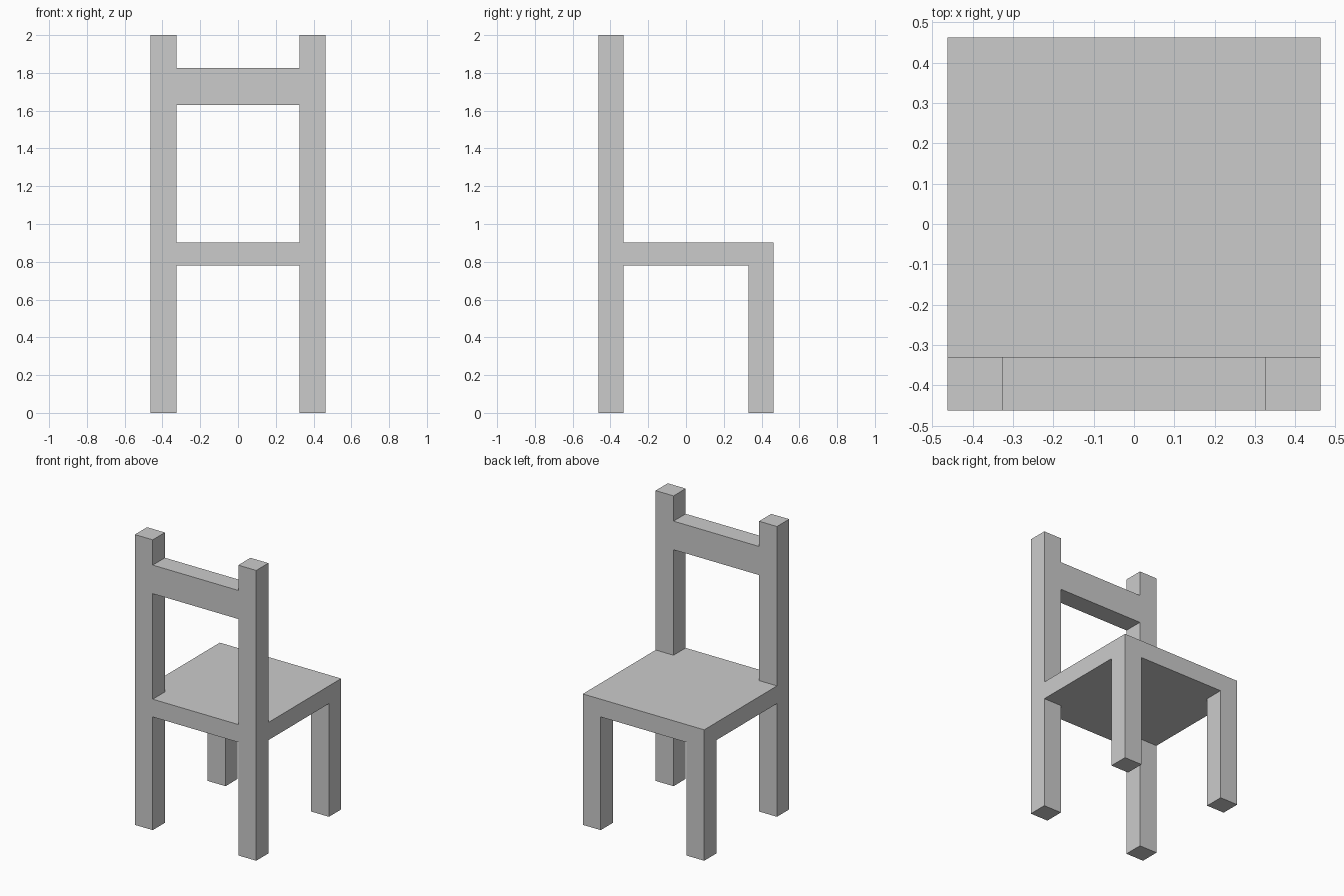
import bpy, bmesh

if "Cube" in bpy.data.objects:
    bpy.data.objects.remove(bpy.data.objects["Cube"])

# Box-modelled chair: one seamless, watertight mesh extruded from the seat slab
W, IX, IY = 0.4625, 0.326, 0.33           # outer half size, inner leg faces
SEAT_LOW, SEAT_TOP = 0.78, 0.902
RAIL_LOW, RAIL_TOP, TOP = 1.629, 1.826, 2.0
XS = (-W, -IX, IX, W)
YS = (-W, -IY, IY, W)

bm = bmesh.new()


def slab_grid(z):
    return [[bm.verts.new((x, y, z)) for x in XS] for y in YS]


def extrude_cap(face, z):
    """Extrude a horizontal face to height z and return the new cap."""
    cap = bmesh.ops.extrude_discrete_faces(bm, faces=[face])["faces"][0]
    for v in cap.verts:
        v.co.z = z
    return cap


# Seat: 3 x 3 grid above and below, closed around the rim
low, top = slab_grid(SEAT_LOW), slab_grid(SEAT_TOP)
low_faces, top_faces = {}, {}
for g, store in ((low, low_faces), (top, top_faces)):
    for j in range(3):
        for i in range(3):
            store[i, j] = bm.faces.new((g[j][i], g[j][i + 1], g[j + 1][i + 1], g[j + 1][i]))
for k in range(3):
    for e in (0, 3):
        bm.faces.new((low[e][k], low[e][k + 1], top[e][k + 1], top[e][k]))
        bm.faces.new((low[k][e], low[k + 1][e], top[k + 1][e], top[k][e]))
bmesh.ops.recalc_face_normals(bm, faces=bm.faces)

# Four legs
for i in (0, 2):
    for j in (0, 2):
        extrude_cap(low_faces[i, j], 0.0)

# Two backrest posts, with a segment where the rail joins
for i in (0, 2):
    cap = top_faces[i, 0]
    for z in (RAIL_LOW, RAIL_TOP, TOP):
        cap = extrude_cap(cap, z)

# Rail: bridge the facing inner sides of the posts
inner = [f for f in bm.faces
         if RAIL_LOW < f.calc_center_median().z < RAIL_TOP
         and abs(abs(f.calc_center_median().x) - IX) < 1e-4]
edges = [e for f in inner for e in f.edges]
bmesh.ops.delete(bm, geom=inner, context='FACES_ONLY')
bmesh.ops.bridge_loops(bm, edges=edges)
bmesh.ops.recalc_face_normals(bm, faces=bm.faces)

mesh = bpy.data.meshes.new("chair")
bm.to_mesh(mesh)
bm.free()
bpy.context.collection.objects.link(bpy.data.objects.new("chair", mesh))
